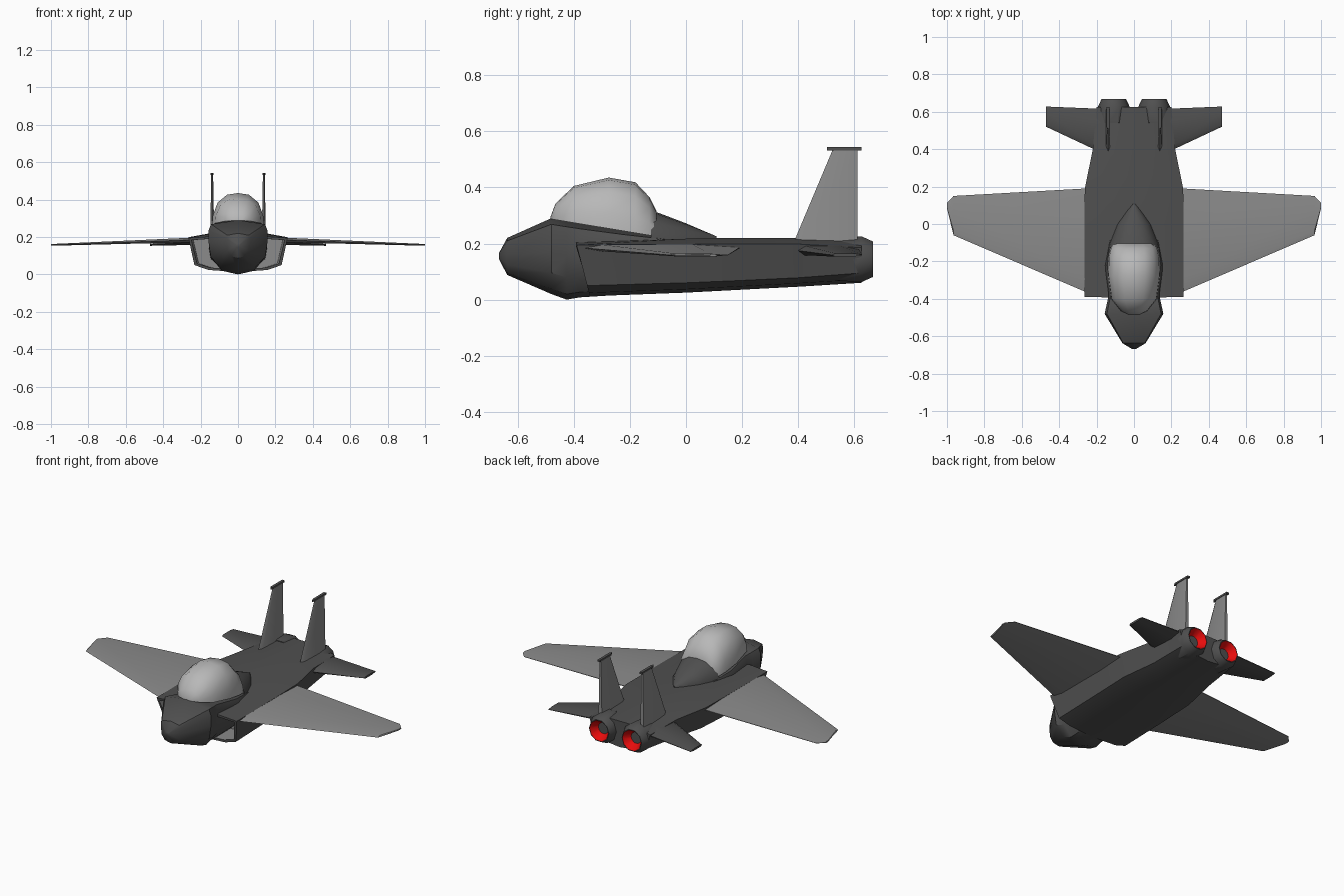
import bpy, bmesh, math

if "Cube" in bpy.data.objects:
    bpy.data.objects.remove(bpy.data.objects["Cube"])


def material(name, col):
    m = bpy.data.materials.new(name)
    m.diffuse_color = (*col, 1)
    m.use_nodes = True
    m.node_tree.nodes["Principled BSDF"].inputs["Base Color"].default_value = m.diffuse_color
    return m


DARK = material("dark_grey", (0.08, 0.08, 0.08))
MID = material("mid_grey", (0.26, 0.26, 0.26))
LIGHT = material("light_grey", (0.48, 0.48, 0.48))
RED = material("engine_red", (0.85, 0.004, 0.004))


def loft(name, rings, mats, strips=None, caps=(0, 0), mirror=False, angle=35):
    """Skin closed rings of points; strips gives a material slot per strip."""
    bm = bmesh.new()
    vs = [[bm.verts.new(p) for p in r] for r in rings]
    n = len(rings[0])
    for i in range(len(rings) - 1):
        for j in range(n):
            k = (j + 1) % n
            f = bm.faces.new((vs[i][j], vs[i][k], vs[i + 1][k], vs[i + 1][j]))
            f.material_index = strips[i] if strips else 0
    for ring, slot in ((vs[0], caps[0]), (vs[-1], caps[1])):
        bm.faces.new(ring).material_index = slot
    bmesh.ops.remove_doubles(bm, verts=bm.verts, dist=0.0005)
    bmesh.ops.recalc_face_normals(bm, faces=bm.faces)
    me = bpy.data.meshes.new(name)
    bm.to_mesh(me)
    bm.free()
    for m in mats:
        me.materials.append(m)
    ob = bpy.data.objects.new(name, me)
    bpy.context.collection.objects.link(ob)
    if mirror:
        ob.modifiers.new("mirror", 'MIRROR')
    bpy.ops.object.select_all(action='DESELECT')
    ob.select_set(True)
    bpy.context.view_layer.objects.active = ob
    bpy.ops.object.shade_smooth_by_angle(angle=math.radians(angle))
    return ob


def both(half):
    """Close a half section whose first and last points are on the centre line."""
    return half + [(-x, y, z) for x, y, z in half[-2:0:-1]]


# Nose and cockpit tub
def nose_ring(y, w, zb, zt):
    h = zt - zb
    return both([(a * w, y, zb + b * h) for a, b in
                 ((0, 0), (0.6, 0.07), (0.93, 0.28), (1, 0.55), (1, 0.8), (0.92, 0.92), (0, 1))])


loft("nose", [nose_ring(*r) for r in (
    (-0.667, 0.012, 0.145, 0.165), (-0.637, 0.062, 0.088, 0.22), (-0.48, 0.157, 0.02, 0.29),
    (-0.425, 0.145, 0.0, 0.282), (-0.38, 0.135, 0.008, 0.274), (-0.22, 0.156, 0.018, 0.25),
    (-0.1, 0.14, 0.025, 0.235), (0.08, 0.1, 0.04, 0.2))], [DARK])


# Glass canopy and the spine behind it
def dome_ring(y, w, zb, zt):
    h = zt - zb
    return both([(a * w, y, zb + b * h) for a, b in
                 ((0, 0), (1, 0), (0.97, 0.32), (0.78, 0.72), (0.42, 0.95), (0, 1))])


def canopy_base(y):
    return 0.287 - 0.165 * (y + 0.48)


loft("canopy", [dome_ring(y, w, canopy_base(y), zt) for y, w, zt in (
    (-0.483, 0.03, 0.295), (-0.465, 0.07, 0.342), (-0.4, 0.122, 0.405), (-0.275, 0.14, 0.435),
    (-0.18, 0.137, 0.418), (-0.13, 0.126, 0.365), (-0.105, 0.11, 0.315))], [LIGHT], angle=40)
loft("spine", [dome_ring(*r) for r in (
    (-0.125, 0.137, 0.18, 0.315), (-0.1, 0.13, 0.18, 0.31), (0.0, 0.09, 0.19, 0.272),
    (0.07, 0.04, 0.2, 0.242), (0.108, 0.006, 0.21, 0.226))], [DARK])


# Main body with hollow, raked air intakes
def body_ring(y, w, zb, zs, ze, zt, rake=0.0):
    half = [(0, zb), (0.6 * w, zb + 0.012), (0.88 * w, zs), (w, ze), (0.56 * w, zt), (0, zt)]
    return both([(x, y + rake * (0.195 - z), z) for x, z in half])


mouth = body_ring(-0.39, 0.265, 0.012, 0.05, 0.195, 0.203, 0.26)
inner = [(x * 0.94, y, 0.115 + (z - 0.115) * 0.86) for x, y, z in mouth]
deep = [(x * 0.96, -0.2, z) for x, y, z in inner]
loft("body", [deep, inner, mouth] + [body_ring(*r) for r in (
    (0.0, 0.265, 0.025, 0.06, 0.197, 0.217), (0.19, 0.263, 0.035, 0.068, 0.199, 0.22),
    (0.4, 0.22, 0.046, 0.078, 0.198, 0.219), (0.625, 0.2, 0.06, 0.095, 0.185, 0.215))],
    [DARK, MID], strips=[1, 0, 0, 0, 0, 0], caps=(1, 0))


# Wings and tailplanes: thin sections strung along x
def foil(x, le, te, z, t):
    c = te - le
    return [(x, le + a * c, z + b * t) for a, b in
            ((0, 0), (0.12, 1), (0.7, 1), (1, 0.15), (1, -0.15), (0.7, -1), (0.12, -1))]


loft("wings", [foil(0.255, -0.365, 0.19, 0.184, 0.012), foil(0.965, -0.06, 0.15, 0.159, 0.005),
               foil(1.0, 0.085, 0.112, 0.158, 0.004)], [MID], mirror=True)
loft("tailplanes", [foil(0.16, 0.37, 0.615, 0.178, 0.02), foil(0.225, 0.405, 0.618, 0.174, 0.016),
                    foil(0.47, 0.52, 0.628, 0.159, 0.006)], [DARK], mirror=True)


# Twin upright fins with a dark tip bar
def fin_ring(z, y0, y1, t, x=0.138):
    s = y0 + 0.12 * (y1 - y0)
    return [(x, y0, z), (x + t, s, z), (x + t, y1, z), (x - t, y1, z), (x - t, s, z)]


loft("fins", [fin_ring(0.2, 0.382, 0.612, 0.011), fin_ring(0.535, 0.523, 0.612, 0.005)],
     [MID], mirror=True)
loft("fin_tips", [fin_ring(z, 0.503, 0.625, 0.008) for z in (0.532, 0.543)], [DARK], mirror=True)


# Engine nozzles with red hollow insides
def circle(y, r, x=0.108, z=0.144, n=10):
    return [(x + r * math.cos(math.tau * i / n), y, z + r * math.sin(math.tau * i / n))
            for i in range(n)]


loft("nozzles", [circle(0.54, 0.08), circle(0.625, 0.086), circle(0.667, 0.066),
                 circle(0.667, 0.062), circle(0.62, 0.03)],
     [DARK, RED], strips=[0, 0, 0, 1], caps=(0, 1), mirror=True)
